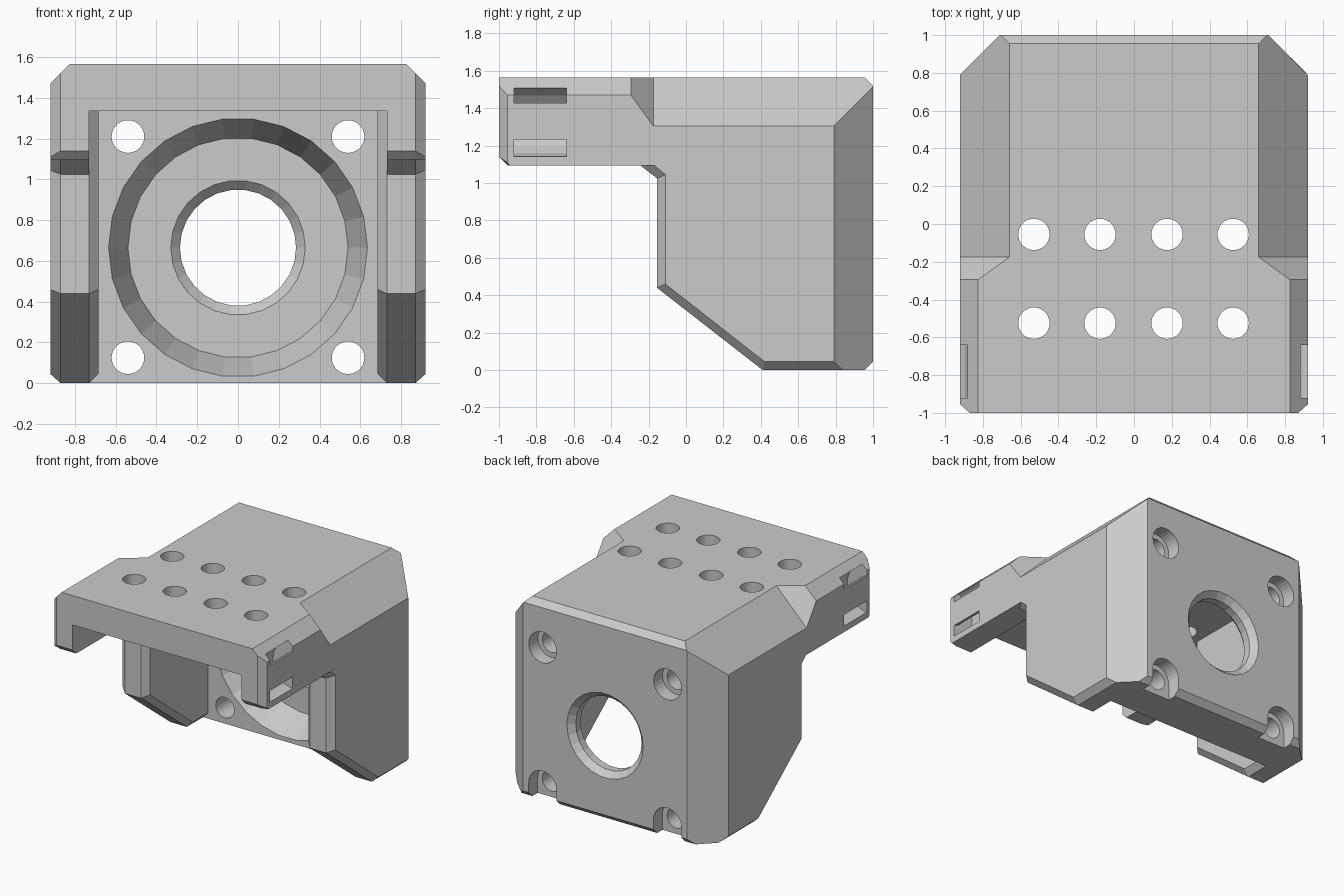
import bpy, bmesh, math

if "Cube" in bpy.data.objects:
    bpy.data.objects.remove(bpy.data.objects["Cube"])


def loft(name, sections):
    """Closed solid through matching point loops."""
    bm = bmesh.new()
    rings = [[bm.verts.new(p) for p in s] for s in sections]
    n = len(rings[0])
    for a, b in zip(rings, rings[1:]):
        for i in range(n):
            j = (i + 1) % n
            bm.faces.new((a[i], a[j], b[j], b[i]))
    bm.faces.new(rings[0][::-1])
    bm.faces.new(rings[-1])
    bmesh.ops.recalc_face_normals(bm, faces=bm.faces[:])
    me = bpy.data.meshes.new(name)
    bm.to_mesh(me)
    bm.free()
    ob = bpy.data.objects.new(name, me)
    bpy.context.collection.objects.link(ob)
    return ob


def along_x(name, parts):
    return loft(name, [[(x, y, z) for y, z in prof] for x, prof in parts])


def along_y(name, parts):
    return loft(name, [[(x, y, z) for x, z in prof] for y, prof in parts])


def along_z(name, parts):
    return loft(name, [[(x, y, z) for x, y in prof] for z, prof in parts])


def circle(a, b, r, n):
    return [(a + r * math.cos(2 * math.pi * i / n), b + r * math.sin(2 * math.pi * i / n)) for i in range(n)]


def rect(a0, a1, b0, b1):
    return [(a0, b0), (a1, b0), (a1, b1), (a0, b1)]


def cut(target, cutter):
    cutter.hide_render = True
    m = target.modifiers.new("cut", "BOOLEAN")
    m.operation = "DIFFERENCE"
    m.solver = "EXACT"
    m.object = cutter
    bpy.context.view_layer.objects.active = target
    bpy.ops.object.modifier_apply(modifier=m.name)
    bpy.data.objects.remove(cutter)


# Outer body: full side profile, with a bevelled profile on the outer faces
full = [(-1, 1.565), (-1, 1.14), (-.955, 1.095), (-.245, 1.095), (-.155, 1.025), (-.155, .44),
        (.41, 0), (.955, 0), (1, .045), (1, 1.52), (.955, 1.565)]
inset = [(-.955, 1.565), (-.955, 1.11), (-.94, 1.095), (-.17, 1.095), (-.11, 1.045), (-.11, .46),
         (.42, .045), (.955, .045), (1, .05), (1, 1.52), (.955, 1.565)]
body = along_x("motor_bracket", [(-.92, inset), (-.87, full), (.87, full), (.92, inset)])

# Motor cavity, and the bevelled opening in front of the side walls
cut(body, along_x("cavity", [(s * .685, rect(-1.2, .61, -.3, 1.335)) for s in (-1, 1)]))
mouth = [(-1.3, 1.335), (-.155, 1.335), (-.155, .44), (.41, 0), (.61, 0), (.61, -.4), (-1.3, -.4)]
mouth_in = [(-1.3, 1.335), (-.11, 1.335), (-.11, .46), (.42, .045), (.61, .045), (.61, -.4), (-1.3, -.4)]
cut(body, along_x("mouth", [(-.73, mouth), (-.685, mouth_in), (.685, mouth_in), (.73, mouth)]))


def corner(s, c):
    return [(s * (c - 1.8), 1.8), (s * 1.2, c - 1.2), (s * 1.2, 1.8)]


for s in (-1, 1):
    # Top side chamfer, narrow at the front and wide at the back
    cut(body, along_y("top_chamfer", [(y, corner(s, c)) for y, c in
                                      ((-1.1, 2.39), (-.295, 2.39), (-.175, 2.225), (1.1, 2.225))]))
    # Vertical back corner chamfer
    tri = [(s * .6, 1.11), (s * 1.11, .6), (s * 1.11, 1.11)]
    cut(body, along_z("back_chamfer", [(-.1, tri), (1.8, tri)]))
    # Curved strap tunnel through the front rail
    arc = [math.radians(70 + 220 * i / 14) for i in range(15)]
    band = [(s * (.94 + r * math.cos(a)), 1.33 + r * math.sin(a))
            for r, angles in ((.19, arc), (.1, arc[::-1])) for a in angles]
    cut(body, along_y("strap_tunnel", [(-.92, band), (-.64, band)]))

# Tapered motor recess and bevelled shaft hole
bore = [(.58, .647), (.85, .54), (.85, .33), (.895, .285), (.955, .285), (1.02, .35)]
cut(body, along_y("motor_recess", [(y, circle(0, .665, r, 26)) for y, r in bore]))

# Bolt holes with head pockets; the lower pockets open downward
for x in (-.54, .54):
    for z in (.125, 1.21):
        hole = circle(x, z, .08, 28)
        cut(body, along_y("bolt_hole", [(.5, hole), (1.1, hole)]))
        head = circle(x, z, .12, 28)
        if z < .5:
            head = head[:15] + [(x - .12, -.1), (x + .12, -.1)]
        cut(body, along_y("head_pocket", [(.89, head), (1.1, head)]))

# Two rows of holes through the top plate
for x in (-.53, -.18, .175, .525):
    for y in (-.055, -.525):
        hole = circle(x, y, .083, 32)
        cut(body, along_z("top_hole", [(1.25, hole), (1.7, hole)]))
